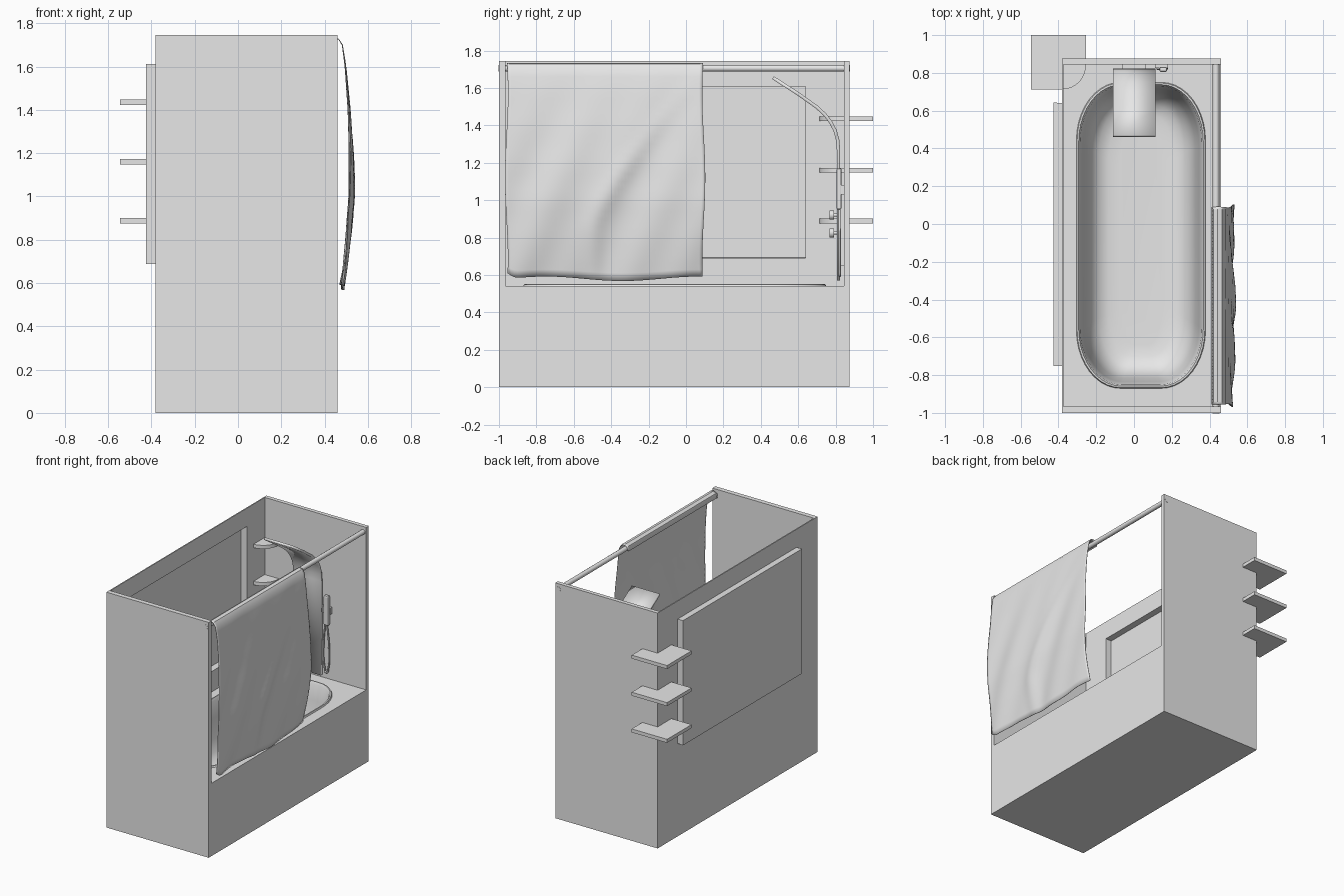
import bpy, bmesh, math

cube = bpy.data.objects.get("Cube")
if cube:
    bpy.data.objects.remove(cube, do_unlink=True)

# One pale grey for the whole unit
grey = bpy.data.materials.new("pale grey")
grey.use_nodes = True
COLOUR = (0.8, 0.8, 0.8, 1)
grey.diffuse_color = COLOUR
grey.node_tree.nodes["Principled BSDF"].inputs["Base Color"].default_value = COLOUR


def activate(ob):
    bpy.ops.object.select_all(action='DESELECT')
    ob.select_set(True)
    bpy.context.view_layer.objects.active = ob


def finish(name, bm, smooth=False, thickness=0, bevel=0):
    bmesh.ops.recalc_face_normals(bm, faces=bm.faces)
    mesh = bpy.data.meshes.new(name)
    bm.to_mesh(mesh)
    bm.free()
    ob = bpy.data.objects.new(name, mesh)
    bpy.context.collection.objects.link(ob)
    mesh.materials.append(grey)
    if thickness:
        mod = ob.modifiers.new("thickness", 'SOLIDIFY')
        mod.thickness, mod.offset = thickness, 0
    if bevel:
        mod = ob.modifiers.new("soft edges", 'BEVEL')
        mod.width, mod.segments = bevel, 2
    if smooth:
        activate(ob)
        bpy.ops.object.shade_smooth_by_angle(angle=math.radians(40))
    return ob


def box(name, x0, x1, y0, y1, z0, z1, bevel=0):
    bm = bmesh.new()
    bmesh.ops.create_cube(bm, size=1)
    for v in bm.verts:
        v.co = (x0 + (v.co.x + .5) * (x1 - x0), y0 + (v.co.y + .5) * (y1 - y0),
                z0 + (v.co.z + .5) * (z1 - z0))
    return finish(name, bm, bevel=bevel)


def skin(name, rows, closed=False, caps=(), **kw):
    """Join rows of points with quads; caps lists the rows to fill."""
    bm = bmesh.new()
    grid = [[bm.verts.new(p) for p in row] for row in rows]
    n = len(rows[0])
    for a, b in zip(grid, grid[1:]):
        for i in range(n if closed else n - 1):
            j = (i + 1) % n
            bm.faces.new((a[i], a[j], b[j], b[i]))
    for c in caps:
        bm.faces.new(grid[c])
    return finish(name, bm, **kw)


def tube(name, points, radius, smooth_path=True):
    cu = bpy.data.curves.new(name, 'CURVE')
    cu.dimensions = '3D'
    cu.bevel_depth, cu.bevel_resolution, cu.use_fill_caps = radius, 3, True
    sp = cu.splines.new('BEZIER' if smooth_path else 'POLY')
    pts = sp.bezier_points if smooth_path else sp.points
    pts.add(len(points) - 1)
    for p, co in zip(pts, points):
        if smooth_path:
            p.co = co
            p.handle_left_type = p.handle_right_type = 'AUTO'
        else:
            p.co = (*co, 1)
    cu.materials.append(grey)
    ob = bpy.data.objects.new(name, cu)
    bpy.context.collection.objects.link(ob)
    return ob


def basin_ring(inset, z):
    """Rounded outline of the bath at a given inset and height."""
    hx, hy = .342 - inset, .81 - inset
    rx, ry = hx * .68, hy * .38
    ring = []
    for q, (sx, sy) in enumerate(((1, 1), (-1, 1), (-1, -1), (1, -1))):
        for k in range(11):
            a = (q + k / 10) * math.pi / 2
            ring.append((.037 + sx * (hx - rx) + rx * math.cos(a),
                         -.06 + sy * (hy - ry) + ry * math.sin(a), z))
    return ring


# Bath surround with an opening cut for the basin
XL, XR, YF, YB, DECK, TOP = -.38, .46, -1, .875, .54, 1.745
base = box("bath_surround", XL, XR, YF, YB, 0, DECK)
cutter = skin("basin_cutter", [basin_ring(.008, z) for z in (.06, .7)],
              closed=True, caps=(0, 1))
cutter.hide_render = True
cut = base.modifiers.new("basin opening", 'BOOLEAN')
cut.object, cut.operation, cut.solver = cutter, 'DIFFERENCE', 'EXACT'
activate(base)
bpy.ops.object.modifier_apply(modifier=cut.name)
bpy.data.objects.remove(cutter, do_unlink=True)

# Basin with a low rolled rim
basin_profile = ((0, .54), (.004, .55), (.012, .551), (.02, .535), (.035, .42), (.055, .28),
                 (.08, .2), (.12, .155), (.17, .137), (.23, .133))
skin("basin", [basin_ring(d, z) for d, z in basin_profile], closed=True, caps=(-1,), smooth=True)

# End walls
box("front_wall", XL, XR, YF, -.965, DECK, TOP)
box("back_wall", XL, XR, .845, YB, DECK, TOP)


# Long side wall with a recessed window panel
def upright(x, y0, y1, z0, z1):
    return [(x, y0, z0), (x, y1, z0), (x, y1, z1), (x, y0, z1)]


opening = (-.75, .64, .69, 1.61)
skin("side_wall", [upright(-.376, -.99, .865, DECK, TOP), upright(-.376, *opening),
                   upright(-.423, *opening)], closed=True, caps=(-1,), thickness=.008)

# Three corner shelves passing through the walls
corner = [(-.38 + .125 * math.sin(a), .838 - .125 * math.cos(a))
          for a in (k * math.pi / 16 for k in range(9))]
outline = [(-.545, 1), (-.545, .713)] + corner + [(-.255, 1)]
for i, z in enumerate((.888, 1.16, 1.435)):
    skin(f"corner_shelf_{i + 1}", [[(x, y, z + d) for x, y in outline] for d in (-.013, .013)],
         closed=True, caps=(0, 1), smooth=True)

# Shower column: a flat panel that curves forward at the top
panel_path = [(.465, 1.655), (.6, 1.568), (.7, 1.497), (.745, 1.455), (.775, 1.415),
              (.798, 1.37), (.811, 1.32), (.815, 1.27), (.815, .57)]
skin("shower_panel", [[(x, y, z) for x in (-.11, .115)] for y, z in panel_path],
     thickness=.018, smooth=True)
box("panel_mount", -.06, .06, .82, .85, .65, 1.15)

# Control knobs on the panel
for i, z in enumerate((.92, .825)):
    tube(f"knob_stem_{i + 1}", [(.01, .815, z), (.01, .785, z)], .008, False)
    tube(f"knob_{i + 1}", [(.01, .79, z), (.01, .768, z)], .026, False)

# Hand shower, its holder and hose loop
box("hand_shower", .135, .175, .805, .832, .95, 1.17, bevel=.009)
box("hand_shower_holder", .11, .18, .825, .85, 1.03, 1.08)
tube("shower_hose", [(.155, .82, .96), (.172, .822, .78), (.165, .822, .63), (.15, .822, .595),
                     (.135, .822, .63), (.125, .822, .78), (.14, .82, .95)], .006)

# Curtain rod across the open side
tube("curtain_rod", [(.434, -1.002, 1.705), (.434, .877, 1.705)], .018, False)

# Draped curtain, hooked over the rod and bulging outwards
drape = [(1.69, .412), (1.72, .422), (1.731, .442), (1.726, .465), (1.7, .482), (1.6, .497),
         (1.4, .514), (1.2, .523), (1.0, .524), (.8, .508), (.68, .494), (.58, .48)]


def ripple(y, z):
    """Soft slanted folds, with one deep fold rising towards the back."""
    hang = min(1, max(0, (1.72 - z) / .6))
    fold = math.exp(-((y + .5 - .75 * max(0, z - .85) ** 1.3) / .06) ** 2)
    return hang * (.007 * math.sin(9 * y - 5 * z) + .005 * math.sin(21 * y - 9 * z + 1) + .013 * fold)


def drape_x(z):
    for (za, xa), (zb, xb) in zip(drape[4:], drape[5:]):
        if z >= zb - 1e-6:
            return xa + (xb - xa) * (za - z) / (za - zb)


levels = drape[:4] + [(z, drape_x(z)) for z in (1.7 - 1.12 * k / 28 for k in range(29))]
rows = []
for z, x in levels:
    row = []
    for k in range(61):
        t = k / 60
        y = -.96 + 1.055 * t
        low = max(0, (.9 - z) / .32)
        lift = low ** 2 * (.012 * math.sin(8 * t) + .03 * (max(0, .06 - t) / .06) ** 2)
        edge = .008 * math.sin(7 * z) * (2 * t - 1)
        row.append((x + ripple(y, z), y + edge, z + lift))
    rows.append(row)
skin("shower_curtain", rows, thickness=.004, smooth=True)
